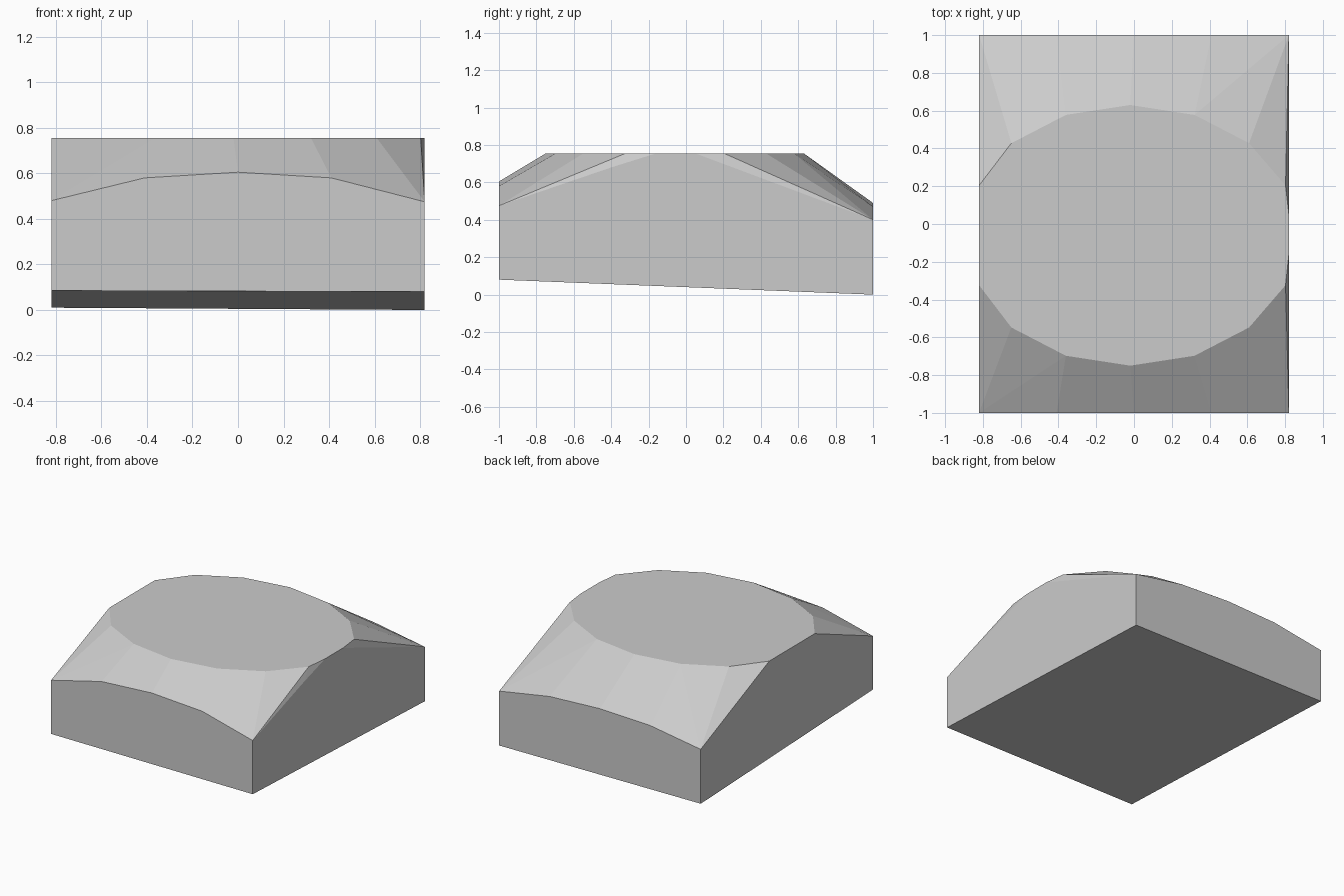
import bpy, bmesh, math

cube = bpy.data.objects.get("Cube")
if cube:
    bpy.data.objects.remove(cube, do_unlink=True)

W, TOP = 0.82, 0.755   # half width, height of the flat top

mat = bpy.data.materials.new("light grey")
mat.use_nodes = True
grey = (0.6, 0.6, 0.6, 1)
mat.diffuse_color = grey
mat.node_tree.nodes["Principled BSDF"].inputs["Base Color"].default_value = grey

bm = bmesh.new()


def vert(x, y, z):
    return bm.verts.new((x, y, z))


def face(*verts):
    bm.faces.new(list(dict.fromkeys(verts)))


def bridge(rim, disc):
    """Skin two matching rows; repeated points make triangles."""
    for i in range(len(rim) - 1):
        face(rim[i], rim[i + 1], disc[i + 1], disc[i])


# Flat top: sixteen-sided oval trimmed by the block's sides
oval = {}
for k in range(1, 16):
    if k != 8:
        a = k * math.pi / 8
        x = -0.02 + 0.89 * math.cos(a)
        oval[k] = vert(max(-W, x), -0.06 + 0.69 * math.sin(a), TOP)
tip_back = vert(W, 0.05, TOP)
tip_front = vert(W, -0.16, TOP)
notch = vert(W, -0.4, 0.68)
face(tip_back, *oval.values(), tip_front)

# Arched upper edges of the end walls, and the tilted base
steps = [W, W / 2, 0, -W / 2, -W]
back = [vert(x, 1, z) for x, z in zip(steps, (0.4, 0.47, 0.49, 0.475, 0.41))]
front = [vert(-x, -1, z) for x, z in zip(steps, (0.48, 0.58, 0.605, 0.58, 0.475))]
base_back = [vert(W, 1, 0), vert(-W, 1, 0.01)]
base_front = [vert(-W, -1, 0.085), vert(W, -1, 0.08)]

# Sloping facets between the end walls and the top
b, f, o = back, front, oval
bridge([b[0]] * 4 + b[1:4] + [b[4]] * 2,
       [tip_back, o[1], o[2], o[3], o[3], o[4], o[5], o[5], o[6]])
face(b[4], o[6], o[7])
bridge([f[0]] * 3 + f[1:4] + [f[4]] * 3,
       [o[9], o[10], o[11], o[11], o[12], o[13], o[13], o[14], o[15]])
face(f[4], o[15], notch)
face(notch, o[15], tip_front)

# Walls and base
face(*back, *reversed(base_back))
face(*front, *reversed(base_front))
face(base_back[0], back[0], tip_back, tip_front, notch, front[-1], base_front[1])
face(base_front[0], front[0], o[9], o[7], back[-1], base_back[1])
face(*base_back, *base_front)

bmesh.ops.recalc_face_normals(bm, faces=bm.faces)
mesh = bpy.data.meshes.new("chamfered_block")
bm.to_mesh(mesh)
bm.free()
mesh.materials.append(mat)
block = bpy.data.objects.new("chamfered_block", mesh)
bpy.context.collection.objects.link(block)
